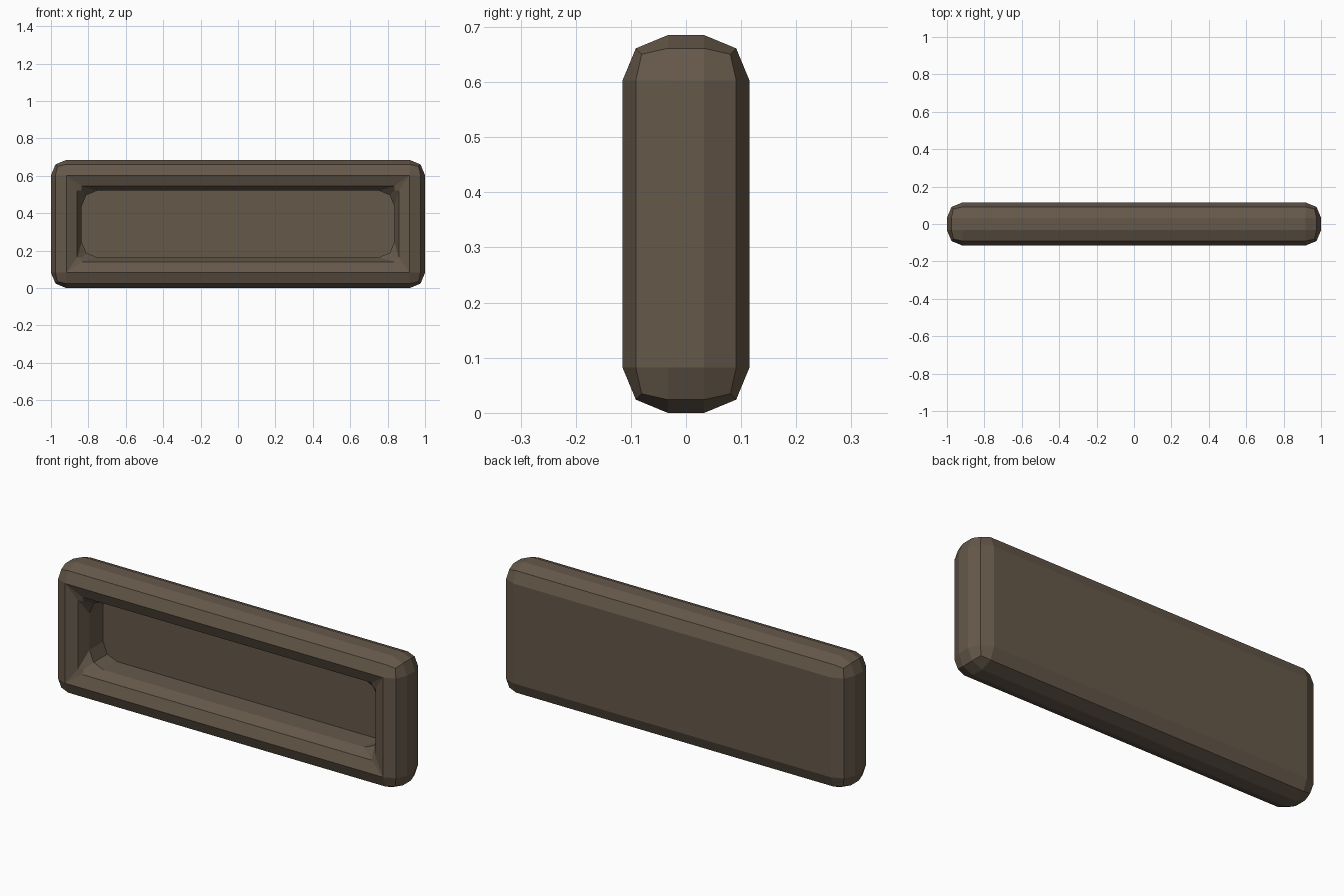
import bpy, bmesh
from mathutils import Vector

if "Cube" in bpy.data.objects:
    bpy.data.objects.remove(bpy.data.objects["Cube"])

W, D, H = 2.0, 0.23, 0.685   # overall size
BEVEL = 0.082                # rounding radius, two segments
RIM = 2 * BEVEL + 0.0004     # rim width before rounding
FLOOR_Y = 0.08               # depth position of the recessed panel

bm = bmesh.new()

# Solid block standing on the ground
bmesh.ops.create_cube(bm, size=1)
for v in bm.verts:
    v.co = Vector((v.co.x * W, v.co.y * D, (v.co.z + 0.5) * H))

# Recess in the front: inset the face, then push it back as a separate floor
front = min(bm.faces, key=lambda f: f.calc_center_median().y)
bmesh.ops.inset_individual(bm, faces=[front], thickness=RIM, use_even_offset=True)
ext = bmesh.ops.extrude_discrete_faces(bm, faces=[front])
floor = ext["faces"][0]
for v in floor.verts:
    v.co.y = FLOOR_Y
bm.normal_update()

# Round all sharp edges except the seam between recess walls and floor
floor_edges = set(floor.edges)
sharp = [e for e in bm.edges
         if e not in floor_edges and e.calc_face_angle(0) > 0.5]
bmesh.ops.bevel(bm, geom=sharp, offset=BEVEL, offset_type='OFFSET',
                segments=2, profile=0.5, affect='EDGES', clamp_overlap=False)
bmesh.ops.remove_doubles(bm, verts=bm.verts, dist=0.001)
bmesh.ops.recalc_face_normals(bm, faces=bm.faces)

mesh = bpy.data.meshes.new("recessed_panel")
bm.to_mesh(mesh)
bm.free()
panel = bpy.data.objects.new("recessed_panel", mesh)
bpy.context.collection.objects.link(panel)

# Dark brown finish
brown = bpy.data.materials.new("brown")
brown.diffuse_color = (0.13, 0.098, 0.068, 1)
brown.use_nodes = True
brown.node_tree.nodes["Principled BSDF"].inputs["Base Color"].default_value = brown.diffuse_color
mesh.materials.append(brown)
